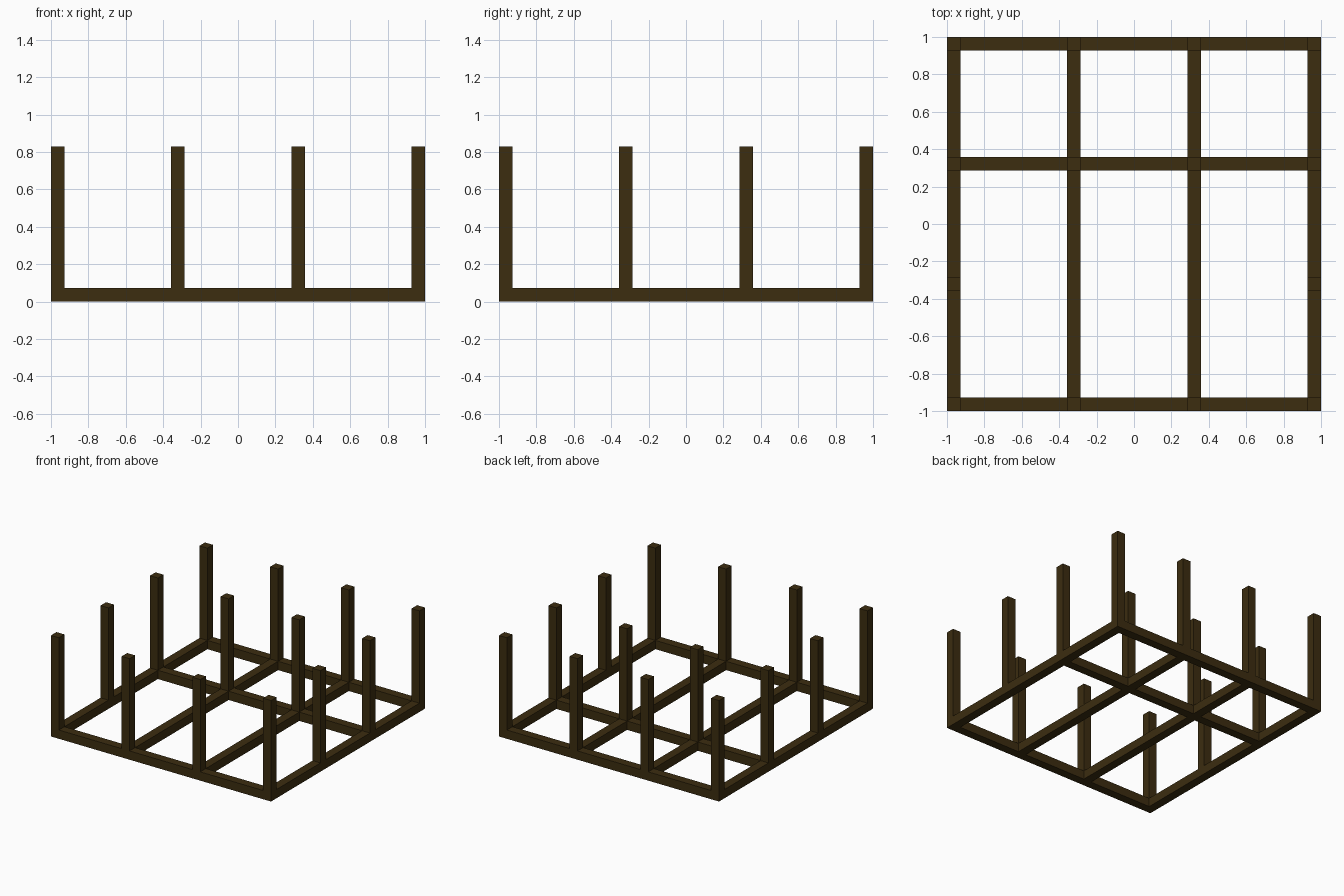
import bpy
import bmesh
from mathutils import Matrix, Vector

if "Cube" in bpy.data.objects:
    bpy.data.objects.remove(bpy.data.objects["Cube"])

T = 0.072                      # timber thickness
H = 0.83                       # post height
EDGE = 1 - T / 2               # outer centre line
INNER = EDGE / 3               # inner centre line
LINES = (-EDGE, -INNER, INNER, EDGE)

wood = bpy.data.materials.new("dark brown wood")
wood.use_nodes = True
colour = (0.045, 0.026, 0.005, 1)
wood.diffuse_color = colour
wood.node_tree.nodes["Principled BSDF"].inputs["Base Color"].default_value = colour


def timber(name, low, high):
    """Square-cut block between two opposite corners."""
    low, high = Vector(low), Vector(high)
    size = Matrix.Diagonal((high - low).to_4d())
    bm = bmesh.new()
    bmesh.ops.create_cube(bm, size=1, matrix=Matrix.Translation((low + high) / 2) @ size)
    mesh = bpy.data.meshes.new(name)
    bm.to_mesh(mesh)
    bm.free()
    mesh.materials.append(wood)
    bpy.context.collection.objects.link(bpy.data.objects.new(name, mesh))


# Posts: a full grid except the two inner places of the second row
h = T / 2
for x in LINES:
    for y in LINES:
        if y == -INNER and abs(x) < EDGE:
            continue
        timber("post", (x - h, y - h, 0), (x + h, y + h, H))

# Cross beams, butted between posts, along the front, middle and back rows
for y in (-EDGE, INNER, EDGE):
    for a, b in zip(LINES, LINES[1:]):
        timber("cross_beam", (a + h, y - h, 0), (b - h, y + h, T))

# Long beams, with one long span on the inner lines
for x in LINES:
    stops = LINES if abs(x) == EDGE else (-EDGE, INNER, EDGE)
    for a, b in zip(stops, stops[1:]):
        timber("long_beam", (x - h, a + h, 0), (x + h, b - h, T))
